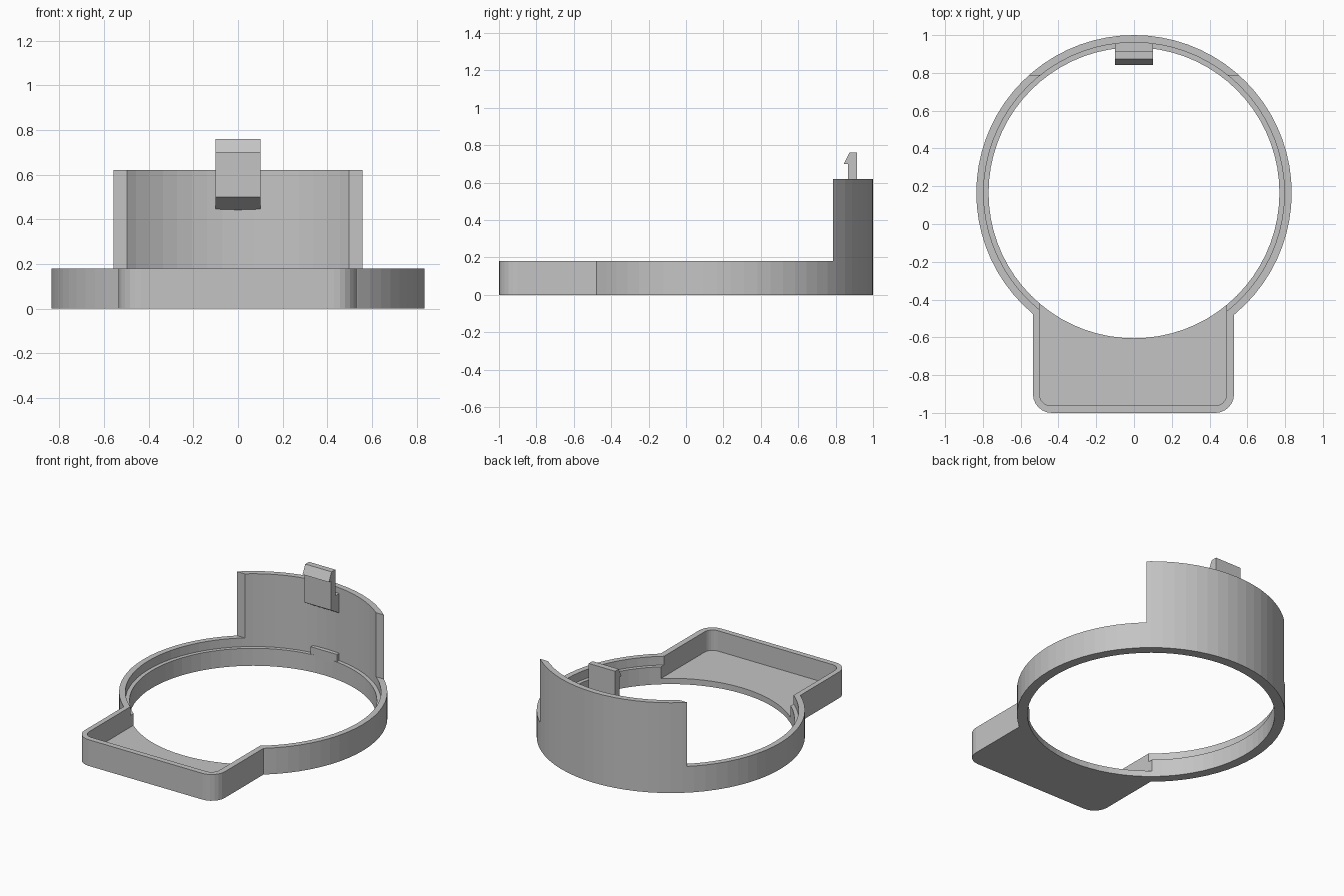
import bpy, bmesh, math
from mathutils import Matrix

if "Cube" in bpy.data.objects:
    bpy.data.objects.remove(bpy.data.objects["Cube"], do_unlink=True)

grey = bpy.data.materials.new("light grey plastic")
grey.use_nodes = True
COLOUR = (0.55, 0.55, 0.55, 1)
grey.diffuse_color = COLOUR
grey.node_tree.nodes["Principled BSDF"].inputs["Base Color"].default_value = COLOUR

RING_Y = 0.165      # centre of the ring
OUTER, WALL, LIP = 0.835, 0.796, 0.77
RIM_Z, LIP_Z, FLOOR_Z, TALL_Z = 0.18, 0.12, 0.04, 0.62


def prism(name, outline, low, high, sideways=False):
    """Extrude an outline upwards, or a (y, z) outline along x."""
    bm = bmesh.new()
    place = (lambda a, b: (low, a, b)) if sideways else (lambda a, b: (a, b, low))
    face = bm.faces.new([bm.verts.new(place(a, b)) for a, b in outline])
    moved = bmesh.ops.extrude_face_region(bm, geom=[face])["geom"]
    step = (high - low, 0, 0) if sideways else (0, 0, high - low)
    bmesh.ops.translate(bm, vec=step, verts=[v for v in moved if isinstance(v, bmesh.types.BMVert)])
    bmesh.ops.recalc_face_normals(bm, faces=bm.faces)
    mesh = bpy.data.meshes.new(name)
    bm.to_mesh(mesh)
    bm.free()
    mesh.materials.append(grey)
    obj = bpy.data.objects.new(name, mesh)
    bpy.context.collection.objects.link(obj)
    return obj


def circle(radius, n=72):
    return [(radius * math.sin(math.tau * i / n), RING_Y + radius * math.cos(math.tau * i / n))
            for i in range(n)]


def tray(left, right, front, back, radius, n=6):
    """Rectangle with two rounded front corners."""
    pts = [(right, back), (left, back)]
    for cx, start in ((left + radius, math.pi), (right - radius, 1.5 * math.pi)):
        for i in range(n + 1):
            a = start + i / n * math.pi / 2
            pts.append((cx + radius * math.cos(a), front + radius + radius * math.sin(a)))
    return pts


def combine(target, other, operation):
    """Apply a boolean and discard the helper."""
    other.hide_render = True
    mod = target.modifiers.new("cut", "BOOLEAN")
    mod.operation, mod.object, mod.solver = operation, other, "EXACT"
    bpy.context.view_layer.update()
    graph = bpy.context.evaluated_depsgraph_get()
    mesh = bpy.data.meshes.new_from_object(target.evaluated_get(graph))
    target.modifiers.clear()
    target.data = mesh
    bpy.data.objects.remove(other, do_unlink=True)


# Ring and tray body, lowered everywhere except the tall back wall
body = prism("ring_and_tray", circle(OUTER), 0, TALL_Z)
combine(body, prism("tray_block", tray(-0.535, 0.53, -1, -0.3, 0.1), 0, 0.4), "UNION")
front_area = [(-2, -2), (2, -2), (2, 0.785), (-2, 0.785)]
combine(body, prism("front_cutter", front_area, RIM_Z, 2), "DIFFERENCE")

# Hollow out the wall, the inner lip and the tray pocket
combine(body, prism("wall_cutter", circle(WALL), LIP_Z, 2), "DIFFERENCE")
combine(body, prism("lip_cutter", circle(LIP), -1, 2), "DIFFERENCE")
combine(body, prism("pocket_cutter", tray(-0.5, 0.49, -0.962, -0.25, 0.06), FLOOR_Z, 2), "DIFFERENCE")

# Snap clip: sloped foot on the wall, upright stem and hooked tip
clip = [(0.965, 0.44), (0.865, 0.5), (0.865, 0.7), (0.843, 0.7), (0.873, 0.76),
        (0.913, 0.76), (0.913, 0.58), (0.965, 0.58)]
prism("snap_clip", clip, -0.1, 0.1, sideways=True)

# Small stop block standing on the lip below the clip
stop = [(0.932, 0.1), (0.932, 0.17), (0.965, 0.17), (0.965, 0.1)]
prism("stop_block", stop, -0.1, 0.1, sideways=True)
